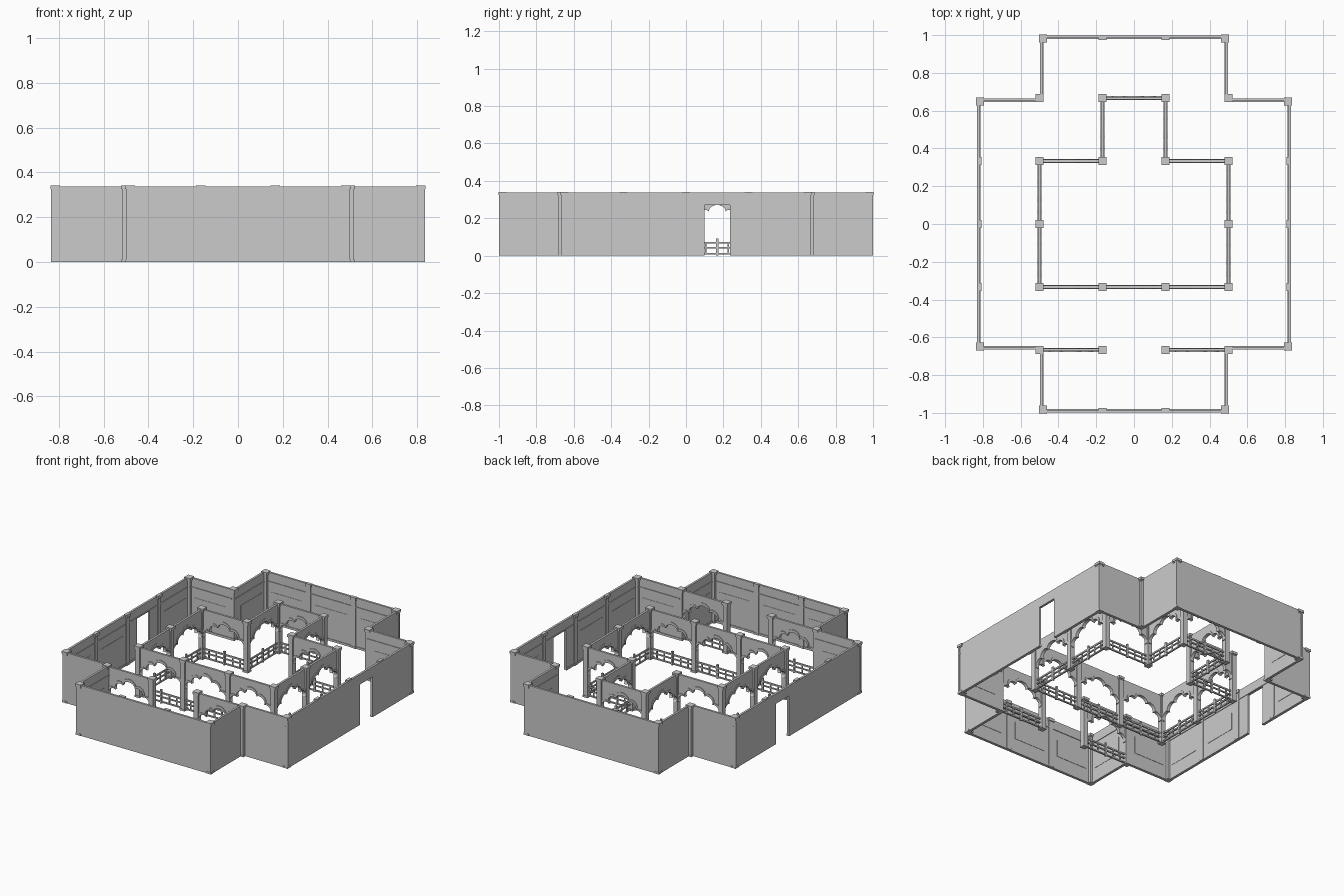
import bpy, bmesh, math
from mathutils import Matrix, Vector

if "Cube" in bpy.data.objects:
    bpy.data.objects.remove(bpy.data.objects["Cube"])

U = 1 / 3          # bay length
H = 0.341          # post height
WALL_H = 0.337


def frame(a, b):
    """Local frame of a bay: X along it, Y to its left (inward), Z up."""
    a, b = Vector((*a, 0)) * U, Vector((*b, 0)) * U
    d = (b - a).normalized()
    return Matrix.Translation((a + b) / 2) @ Matrix.Rotation(math.atan2(d.y, d.x), 4, 'Z')


def prism(bm, M, pts, y0, y1):
    """Extrude an XZ outline from y0 to y1."""
    f = [bm.verts.new(M @ Vector((x, y0, z))) for x, z in pts]
    b = [bm.verts.new(M @ Vector((x, y1, z))) for x, z in pts]
    bm.faces.new(f)
    bm.faces.new(b[::-1])
    for i in range(len(pts)):
        j = (i + 1) % len(pts)
        bm.faces.new((f[j], f[i], b[i], b[j]))


def box(bm, M, x0, x1, y0, y1, z0, z1):
    prism(bm, M, [(x0, z0), (x1, z0), (x1, z1), (x0, z1)], y0, y1)


def finish(name, bm):
    bmesh.ops.recalc_face_normals(bm, faces=bm.faces[:])
    me = bpy.data.meshes.new(name)
    bm.to_mesh(me)
    bm.free()
    bpy.context.collection.objects.link(bpy.data.objects.new(name, me))


def post(bm, x, y):
    """Square post with base and stepped cap."""
    M = Matrix.Translation((x, y, 0))
    for r, z0, z1 in ((0.019, 0, 0.012), (0.016, 0.012, 0.318),
                      (0.0185, 0.318, 0.325), (0.0215, 0.325, H)):
        box(bm, M, -r, r, -r, r, z0, z1)


# Outer outline, counter-clockwise, split into unit bays
corners = [(-1.5, -3), (1.5, -3), (1.5, -2), (2.5, -2), (2.5, 2), (1.5, 2),
           (1.5, 3), (-1.5, 3), (-1.5, 2), (-2.5, 2), (-2.5, -2), (-1.5, -2)]
nodes = []
for a, b in zip(corners, corners[1:] + corners[:1]):
    n = round(abs(b[0] - a[0]) + abs(b[1] - a[1]))
    nodes += [(a[0] + (b[0] - a[0]) * k / n, a[1] + (b[1] - a[1]) * k / n) for k in range(n)]

walls, trim, posts, pilasters = (bmesh.new() for _ in range(4))
h = U / 2
for i, b in enumerate(nodes):
    a, c = nodes[i - 1], nodes[(i + 1) % len(nodes)]
    M = frame(b, c)
    # Wall bay, with a doorway in each side wall
    door = abs(b[0] + c[0]) == 5 and b[1] + c[1] == 1
    if door:
        w, dz = 0.068, 0.27
        prism(walls, M, [(-h, 0), (-w, 0), (-w, dz), (w, dz), (w, 0), (h, 0), (h, WALL_H), (-h, WALL_H)], 0.002, 0.016)
        spans = [(-h, -w), (w, h)]
    else:
        box(walls, M, -h, h, 0.002, 0.016, 0, WALL_H)
        spans = [(-h, h)]
        # Raised wall panel
        box(trim, M, -0.115, 0.115, 0.014, 0.018, 0.095, 0.21)
    # Skirting and upper moulding on the inside
    for x0, x1 in spans:
        box(trim, M, x0, x1, 0.014, 0.02, 0, 0.014)
    box(trim, M, -h, h, 0.014, 0.02, 0.272, 0.279)
    # Corner posts and pilasters
    d1 = Vector((b[0] - a[0], b[1] - a[1]))
    d2 = Vector((c[0] - b[0], c[1] - b[1]))
    turn = d1.x * d2.y - d1.y * d2.x
    if turn > 0.1:
        n = Vector((-d1.y - d2.y, d1.x + d2.x)) * 0.018
        post(posts, b[0] * U + n.x, b[1] * U + n.y)
    elif turn < -0.1:
        post(posts, b[0] * U, b[1] * U)
    else:
        for r, y1, z0, z1 in ((0.019, 0.024, 0, 0.012), (0.016, 0.021, 0.012, 0.32), (0.021, 0.026, 0.32, H)):
            box(pilasters, M, -h - r, -h + r, 0.005, y1, z0, z1)
finish("outer_walls", walls)
finish("wall_trim", trim)
finish("pilasters", pilasters)

# Cusped arch outline made of five lobes
cusps = [(-0.145, 0.15), (-0.1, 0.195), (-0.045, 0.237), (0.045, 0.237), (0.1, 0.195), (0.145, 0.15)]
arch = [cusps[0]]
STEPS = 7
for p, q in zip(cusps, cusps[1:]):
    p, q = Vector(p), Vector(q)
    d = q - p
    nrm = Vector((-d.y, d.x)) * 0.38
    for k in range(1, STEPS + 1):
        t = k / STEPS
        s = (1 - math.cos(math.pi * t)) / 2
        v = p + d * s + nrm * math.sin(math.pi * t)
        arch.append((v.x, v.y))
outer = [(x * 1.1, 0.13 + (z - 0.13) * 1.13) for x, z in arch]

# Inner arcade bays
bays = [((-.5, 2), (.5, 2)), ((-.5, -1), (.5, -1))]
for s in (-1, 1):
    bays += [((s * .5, 1), (s * .5, 2)), ((s * .5, 1), (s * 1.5, 1)),
             ((s * 1.5, 1), (s * 1.5, 0)), ((s * 1.5, 0), (s * 1.5, -1)),
             ((s * .5, -1), (s * 1.5, -1)), ((s * .5, -2), (s * 1.5, -2))]

panels, rings, rails = (bmesh.new() for _ in range(3))
for a, b in bays:
    M = frame(a, b)
    # Arched panel and its raised band
    prism(panels, M, [(-h, 0.15)] + arch + [(h, 0.15), (h, 0.332), (-h, 0.332)], -0.007, 0.007)
    prism(rings, M, arch + outer[::-1], -0.011, 0.011)
    # Low railing
    box(rails, M, -h, h, -0.004, 0.004, 0.064, 0.074)
    box(rails, M, -h, h, -0.004, 0.004, 0.038, 0.046)
    box(rails, M, -0.006, 0.006, -0.006, 0.006, 0, 0.092)
    for x in (-0.115, -0.06, 0.06, 0.115):
        box(rails, M, x - 0.004, x + 0.004, -0.003, 0.003, 0.014, 0.064)
    box(rails, M, -h, h, -0.005, 0.005, 0.006, 0.014)
finish("arch_panels", panels)
finish("arch_bands", rings)
finish("railings", rails)

# Arcade posts (the outer corners at the front wings already exist)
for x, y in {p for bay in bays for p in bay} - set(corners):
    post(posts, x * U, y * U)
finish("posts", posts)
